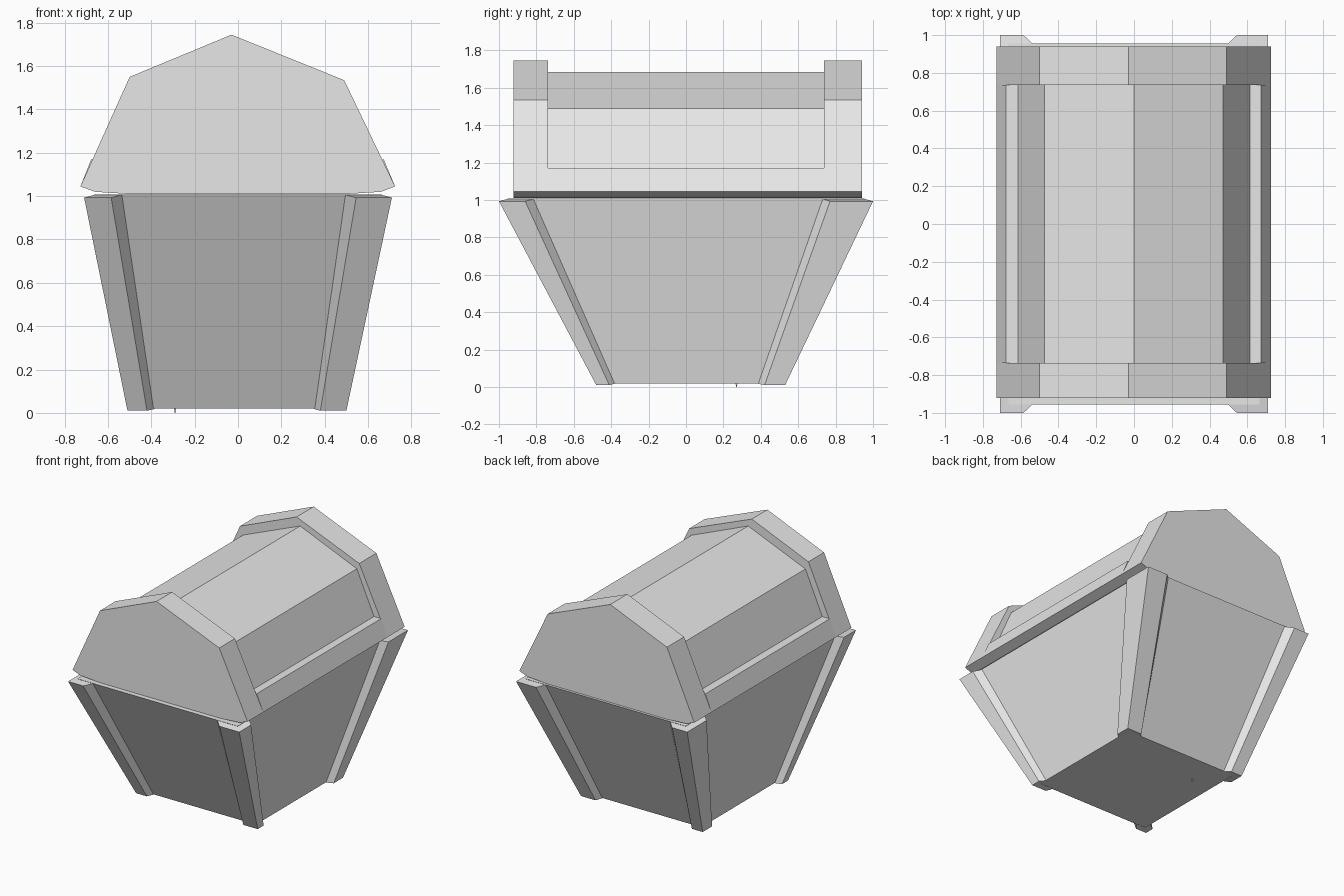
import bpy
import bmesh

if "Cube" in bpy.data.objects:
    bpy.data.objects.remove(bpy.data.objects["Cube"])

grey = bpy.data.materials.new("light grey")
grey.diffuse_color = (0.8, 0.8, 0.8, 1)
grey.use_nodes = True
grey.node_tree.nodes["Principled BSDF"].inputs["Base Color"].default_value = grey.diffuse_color


def loft(name, ring_a, ring_b):
    """Closed solid between two matching rings of 3D points."""
    bm = bmesh.new()
    a = [bm.verts.new(p) for p in ring_a]
    b = [bm.verts.new(p) for p in ring_b]
    n = len(a)
    bm.faces.new(a)
    bm.faces.new(b)
    for i in range(n):
        j = (i + 1) % n
        bm.faces.new((a[i], a[j], b[j], b[i]))
    bmesh.ops.recalc_face_normals(bm, faces=bm.faces)
    mesh = bpy.data.meshes.new(name)
    bm.to_mesh(mesh)
    bm.free()
    mesh.materials.append(grey)
    obj = bpy.data.objects.new(name, mesh)
    bpy.context.collection.objects.link(obj)
    return obj


def rect(x0, x1, y0, y1, z):
    return [(x0, y0, z), (x1, y0, z), (x1, y1, z), (x0, y1, z)]


def extrude_y(name, profile, y0, y1):
    return loft(name, [(x, y0, z) for x, z in profile],
                [(x, y1, z) for x, z in profile])


# Tapered body with panels set back behind the corner posts
loft("chest_body",
     rect(-0.47, 0.46, -0.445, 0.49, 0.02),
     rect(-0.665, 0.665, -0.955, 0.955, 1.008))

# Corner posts: outer edge, end of flat face, end of bevel, for bottom and top
post_x = {"left": ((-0.51, -0.42, -0.385), (-0.71, -0.585, -0.535)),
          "right": ((0.50, 0.38, 0.35), (0.71, 0.545, 0.495))}
post_y = {"front": ((-0.48, -0.41, -0.38), (-1.0, -0.86, -0.815)),
          "back": ((0.53, 0.42, 0.385), (1.0, 0.77, 0.73))}


def post_ring(xs, ys, z_out, z_in, depth):
    (x, xa, xb), (y, ya, yb) = xs, ys
    xi = x - depth if x > 0 else x + depth
    yi = y - depth if y > 0 else y + depth
    return [(x, y, z_out), (xa, y, z_out), (xb, yi, z_in),
            (xi, yi, z_in), (xi, yb, z_in), (x, ya, z_out)]


for side, xs in post_x.items():
    for end, ys in post_y.items():
        loft(f"corner_post_{end}_{side}",
             post_ring(xs[0], ys[0], 0.01, 0.018, 0.042),
             post_ring(xs[1], ys[1], 0.993, 1.006, 0.047))

# Thick lid bands at both ends
band = [(-0.5, 1.01), (-0.66, 1.02), (-0.727, 1.045), (-0.5, 1.55),
        (-0.03, 1.745), (0.49, 1.535), (0.725, 1.045), (0.66, 1.02), (0.5, 1.01)]
extrude_y("lid_band_front", band, -0.922, -0.737)
extrude_y("lid_band_back", band, 0.737, 0.94)

# Sunken lid centre with a rail along each long side
centre = [(-0.5, 1.01), (-0.66, 1.02), (-0.727, 1.045), (-0.677, 1.17),
          (-0.615, 1.17), (-0.475, 1.49), (0, 1.685), (0.47, 1.49),
          (0.613, 1.17), (0.672, 1.17), (0.725, 1.045), (0.66, 1.02), (0.5, 1.01)]
extrude_y("lid_centre", centre, -0.737, 0.737)

# Tiny nail tip under the floor
loft("nail_tip", rect(-0.292, -0.288, 0.268, 0.272, 0.0),
     rect(-0.296, -0.284, 0.264, 0.276, 0.025))
